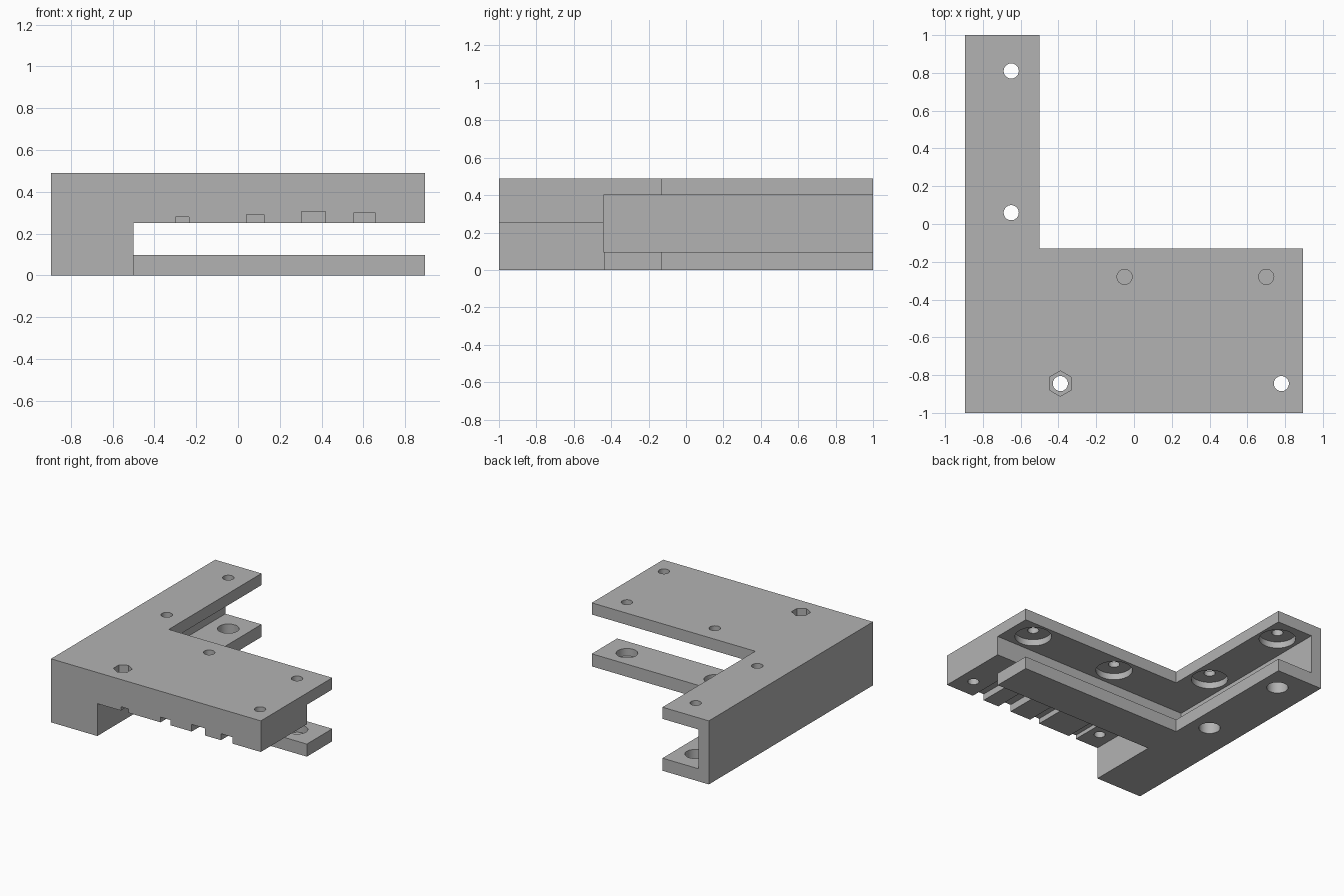
import bpy, bmesh, math
from mathutils import Matrix

cube = bpy.data.objects.get("Cube")
if cube:
    bpy.data.objects.remove(cube)

# Main dimensions
XE, YE, TOP = 0.895, 1.0, 0.49
ARM_X, ARM_Y = -0.5, -0.13      # inner edges of the two arms
BAR_Y, BAR_Z = -0.44, 0.25      # back face and underside of the front bar
FLOOR, CEIL = 0.097, 0.40       # channel between the two flanges
HOLE_R, OUT = 0.04, 0.2

grey = bpy.data.materials.new("plain_grey")
grey.use_nodes = True
colour = (0.45, 0.45, 0.45, 1)
grey.diffuse_color = colour
grey.node_tree.nodes["Principled BSDF"].inputs["Base Color"].default_value = colour


def finish(bm, name):
    bmesh.ops.recalc_face_normals(bm, faces=bm.faces[:])
    mesh = bpy.data.meshes.new(name)
    bm.to_mesh(mesh)
    bm.free()
    mesh.materials.append(grey)
    obj = bpy.data.objects.new(name, mesh)
    bpy.context.collection.objects.link(obj)
    return obj


def prism(name, outline, z0, z1):
    bm = bmesh.new()
    face = bm.faces.new([bm.verts.new((x, y, z0)) for x, y in outline])
    top = bmesh.ops.extrude_face_region(bm, geom=[face])["geom"]
    bmesh.ops.translate(bm, vec=(0, 0, z1 - z0),
                        verts=[v for v in top if isinstance(v, bmesh.types.BMVert)])
    return finish(bm, name)


def box(name, x0, x1, y0, y1, z0, z1):
    return prism(name, [(x0, y0), (x1, y0), (x1, y1), (x0, y1)], z0, z1)


def cylinder(name, x, y, r, z0, z1, sides=40):
    # First corner points along y, so a six-sided pocket has flats facing x
    ring = [2 * math.pi * i / sides for i in range(sides)]
    return prism(name, [(x + r * math.sin(a), y + r * math.cos(a)) for a in ring], z0, z1)


def cut(target, cutter):
    cutter.hide_render = True
    mod = target.modifiers.new("cut", 'BOOLEAN')
    mod.operation, mod.solver, mod.object = 'DIFFERENCE', 'EXACT', cutter
    bpy.context.view_layer.objects.active = target
    bpy.ops.object.modifier_apply(modifier=mod.name)
    bpy.data.objects.remove(cutter)


# Solid angled body
bracket = prism("angle_bracket",
                [(-XE, -YE), (XE, -YE), (XE, ARM_Y), (ARM_X, ARM_Y), (ARM_X, YE), (-XE, YE)],
                0, TOP)

# Open channel and the clearance under the front bar
cut(bracket, box("channel", -0.807, XE + OUT, BAR_Y, YE + OUT, FLOOR, CEIL))
cut(bracket, box("bar_clearance", ARM_X, XE + OUT, -YE - OUT, BAR_Y + 0.0005, -OUT, BAR_Z))

# Blind grooves under the front bar
for x0, x1, z in [(-0.30, -0.235, 0.28), (0.04, 0.125, 0.29),
                  (0.305, 0.42, 0.305), (0.555, 0.655, 0.30)]:
    cut(bracket, box("groove", x0, x1, -YE - OUT, -0.53, BAR_Z - 0.05, z))

# Screw holes, their recesses under the top flange, and access holes below
for x, y, through in [(-0.65, 0.81, True), (-0.65, 0.06, True),
                      (-0.05, -0.28, False), (0.70, -0.28, False)]:
    cut(bracket, cylinder("screw_hole", x, y, HOLE_R, 0.3, TOP + OUT))
    cut(bracket, cylinder("screw_recess", x, y, 0.13, 0.3, 0.45))
    cut(bracket, cylinder("access_hole", x, y, 0.076, -OUT if through else 0.04, 0.2))

# Mounting holes through the front bar, one with a hexagonal nut pocket
for x in (-0.39, 0.78):
    cut(bracket, cylinder("mounting_hole", x, -0.845, HOLE_R, 0.1, TOP + OUT))
cut(bracket, cylinder("nut_pocket", -0.39, -0.845, 0.067, TOP - 0.1, TOP + OUT, 6))

# Smooth hole walls, crisp edges
bpy.ops.object.select_all(action='DESELECT')
bracket.select_set(True)
bpy.context.view_layer.objects.active = bracket
bpy.ops.object.shade_smooth_by_angle(angle=math.radians(30))
